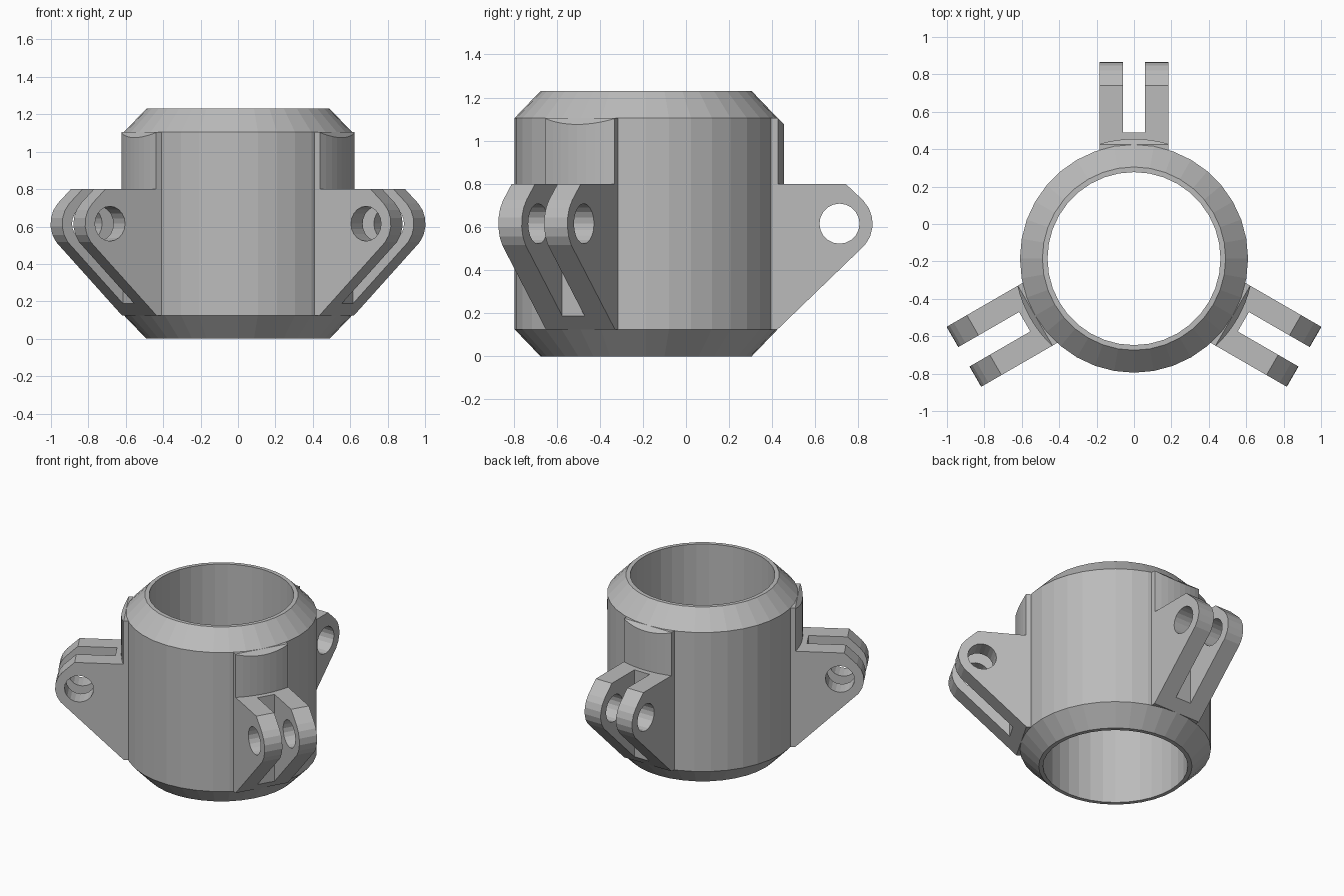
import bpy, bmesh
from math import cos, sin, radians, sqrt, tau
from mathutils import Vector

cube = bpy.data.objects.get("Cube")
if cube:
    bpy.data.objects.remove(cube, do_unlink=True)

AXIS = Vector((0, -0.185, 0))     # centre of the collar
R_OUT, R_PAD, R_BORE, R_RIM = 0.61, 0.64, 0.4625, 0.49
HEIGHT, Z_LOW, Z_HIGH = 1.23, 0.125, 1.105
HALF_W, LUG_TOP = 0.185, 0.80
EYE_Y, EYE_Z = 0.897, 0.615       # pin hole centre, radial and height
SEGMENTS = 36

grey = bpy.data.materials.new("grey")
grey.use_nodes = True
grey.diffuse_color = (0.5, 0.5, 0.5, 1)
grey.node_tree.nodes["Principled BSDF"].inputs["Base Color"].default_value = (0.5, 0.5, 0.5, 1)


def make_object(name, bm):
    bmesh.ops.recalc_face_normals(bm, faces=bm.faces)
    mesh = bpy.data.meshes.new(name)
    bm.to_mesh(mesh)
    bm.free()
    mesh.materials.append(grey)
    obj = bpy.data.objects.new(name, mesh)
    bpy.context.collection.objects.link(obj)
    return obj


def skin_rings(name, rings, closed):
    """Join equal rings of points into a solid, looped or capped at the ends."""
    bm = bmesh.new()
    rows = [[bm.verts.new(p) for p in ring] for ring in rings]
    pairs = list(zip(rows, rows[1:])) + ([(rows[-1], rows[0])] if closed else [])
    for a, b in pairs:
        for i in range(len(a)):
            j = (i + 1) % len(a)
            bm.faces.new((a[i], a[j], b[j], b[i]))
    if not closed:
        bm.faces.new(rows[0])
        bm.faces.new(rows[-1])
    return make_object(name, bm)


def subtract(obj, cutter):
    cutter.hide_render = True
    mod = obj.modifiers.new("cut", "BOOLEAN")
    mod.operation, mod.solver, mod.object = "DIFFERENCE", "EXACT", cutter
    bpy.context.view_layer.objects.active = obj
    bpy.ops.object.modifier_apply(modifier=mod.name)
    bpy.data.objects.remove(cutter, do_unlink=True)


# Collar: chamfered tube
section = [(R_BORE, 0), (R_RIM, 0), (R_OUT, Z_LOW), (R_OUT, Z_HIGH),
           (R_RIM, HEIGHT), (R_BORE, HEIGHT)]
collar = skin_rings("collar", [
    [(r * cos(tau * k / SEGMENTS), r * sin(tau * k / SEGMENTS), z) for r, z in section]
    for k in range(SEGMENTS)], True)
collar.location = AXIS

# Clevis lug: side profile extruded, then slotted and drilled
profile = [(0.55, Z_LOW), (R_OUT, Z_LOW)]
for deg in range(-40, 46, 17):
    profile.append((EYE_Y + 0.154 * cos(radians(deg)), EYE_Z + 0.154 * sin(radians(deg))))
profile += [(0.925, LUG_TOP), (0.55, LUG_TOP)]
lug = skin_rings("back_clevis_lug",
                 [[(x, y, z) for y, z in profile] for x in (-HALF_W, HALF_W)], False)

slot_section = [(0.675, -0.1), (1.3, -0.1), (1.3, 1.0), (0.675, 1.0)]
subtract(lug, skin_rings("slot_cutter",
                         [[(x, y, z) for y, z in slot_section] for x in (-0.06, 0.06)], False))
hole = [(EYE_Y + 0.093 * cos(tau * k / 20), EYE_Z + 0.093 * sin(tau * k / 20)) for k in range(20)]
subtract(lug, skin_rings("hole_cutter",
                         [[(x, y, z) for y, z in hole] for x in (-0.3, 0.3)], False))

# Raised pad above the lug: curved front, sloping top edge
rings = []
for k in range(9):
    x = HALF_W * (k / 4 - 1)
    y = sqrt(R_PAD ** 2 - x ** 2)
    rings.append([(x, 0.55, LUG_TOP), (x, y, LUG_TOP), (x, y, Z_HIGH - (y - R_OUT)),
                  (x, R_OUT, Z_HIGH), (x, 0.55, Z_HIGH)])
pad = skin_rings("back_pad", rings, False)

# Three equal stations around the collar
for part, label in ((lug, "clevis_lug"), (pad, "pad")):
    part.location = AXIS
    for side, deg in (("right", 120), ("left", -120)):
        copy = part.copy()
        copy.name = f"{side}_{label}"
        copy.rotation_euler.z = radians(deg)
        bpy.context.collection.objects.link(copy)
